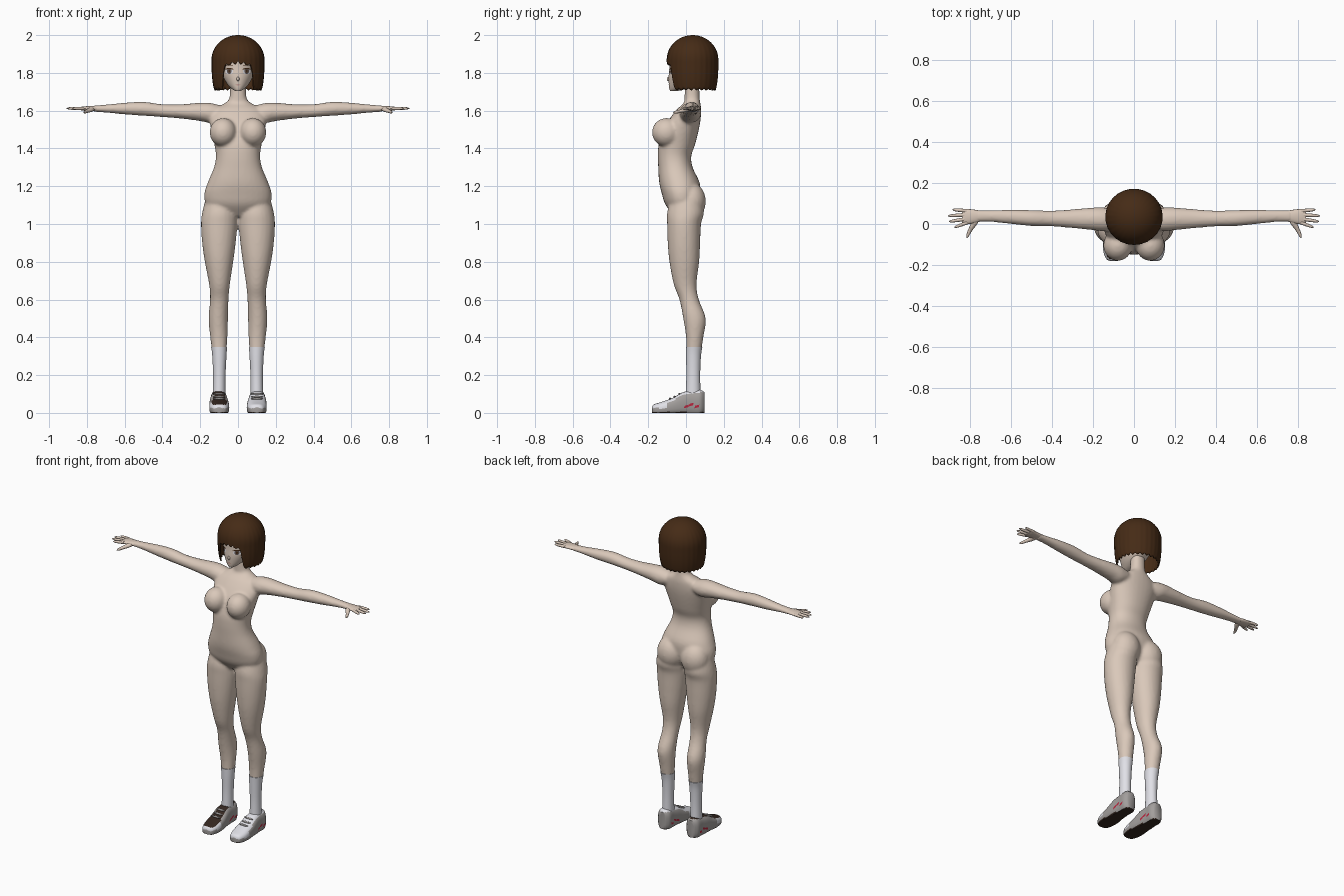
import bpy, bmesh, math
from mathutils import Vector
from mathutils.bvhtree import BVHTree

cube = bpy.data.objects.get("Cube")
if cube:
    bpy.data.objects.remove(cube)


def material(name, rgb):
    m = bpy.data.materials.new(name)
    m.use_nodes = True
    m.diffuse_color = (*rgb, 1)
    bsdf = next(n for n in m.node_tree.nodes if n.type == 'BSDF_PRINCIPLED')
    bsdf.inputs["Base Color"].default_value = (*rgb, 1)
    bsdf.inputs["Roughness"].default_value = 0.8
    return m


SKIN = material("skin", (.70, .58, .49))
HAIR = material("dark brown hair", (.06, .024, .008))
WHITE = material("sock white", (.78, .78, .83))
GREY = material("shoe grey", (.36, .34, .33))
SOLE = material("sole brown", (.035, .02, .014))
RED = material("red trim", (.5, .02, .05))
IRIS = material("iris grey brown", (.12, .09, .08))
LIP = material("lip pink", (.55, .30, .26))


def spline(rows, steps):
    """Smoothly interpolate rows of numbers."""
    out = []
    for i in range(len(rows) - 1):
        p = [rows[max(0, min(len(rows) - 1, i + k))] for k in (-1, 0, 1, 2)]
        for s in range(steps):
            t = s / steps
            out.append([b + .5 * t * (c - a + t * (2 * a - 5 * b + 4 * c - d + t * (3 * (b - c) + d - a)))
                        for a, b, c, d in zip(*p)])
    return out + [list(rows[-1])]


def loft(bm, axis, rows, seg=24, power=1.0, steps=4, floor=None):
    """Rows are (position, low, high, low, high) of elliptical sections along an axis."""
    rings = []
    for t, lo1, hi1, lo2, hi2 in spline(rows, steps):
        ring = []
        for k in range(seg):
            a = math.tau * k / seg
            c, s = math.cos(a), math.sin(a)
            u = (lo1 + hi1) / 2 + (hi1 - lo1) / 2 * math.copysign(abs(c) ** power, c)
            v = (lo2 + hi2) / 2 + (hi2 - lo2) / 2 * math.copysign(abs(s) ** power, s)
            co = {'x': (t, u, v), 'y': (u, t, v), 'z': (u, v, t)}[axis]
            if floor is not None:
                co = (co[0], co[1], max(floor, co[2]))
            ring.append(bm.verts.new(co))
        rings.append(ring)
    for r, q in zip(rings, rings[1:]):
        for k in range(seg):
            j = (k + 1) % seg
            bm.faces.new((r[k], r[j], q[j], q[k]))
    bm.faces.new(rings[0])
    bm.faces.new(rings[-1])


def ellipsoid(bm, centre, radii):
    new = bmesh.ops.create_uvsphere(bm, u_segments=24, v_segments=16, radius=1)["verts"]
    for v in new:
        v.co = Vector(a * r + c for a, r, c in zip(v.co, radii, centre))


def mirror(bm):
    """Copy everything to the other side."""
    dup = bmesh.ops.duplicate(bm, geom=bm.verts[:] + bm.edges[:] + bm.faces[:])["geom"]
    for v in dup:
        if isinstance(v, bmesh.types.BMVert):
            v.co.x *= -1


def finish(bm, name, mats, rule=None, angle=60):
    bmesh.ops.recalc_face_normals(bm, faces=bm.faces[:])
    bm.normal_update()
    for f in bm.faces:
        if rule:
            f.material_index = rule(f)
    me = bpy.data.meshes.new(name)
    bm.to_mesh(me)
    ob = bpy.data.objects.new(name, me)
    bpy.context.collection.objects.link(ob)
    for m in mats:
        me.materials.append(m)
    bpy.ops.object.select_all(action='DESELECT')
    ob.select_set(True)
    bpy.context.view_layer.objects.active = ob
    bpy.ops.object.shade_smooth_by_angle(angle=math.radians(angle))
    return ob


# Body: torso, arms and legs fused into one skin
LEG = [(1.14, .02, .17, -.08, .08), (1.06, .004, .19, -.1, .095), (1.0, .003, .196, -.1, .08),
       (.9, .012, .19, -.097, .075), (.8, .025, .176, -.088, .07), (.68, .043, .153, -.065, .056),
       (.6, .05, .148, -.035, .068), (.5, .053, .156, -.015, .105), (.4, .056, .147, 0, .092),
       (.3, .063, .134, .002, .077), (.2, .068, .13, .004, .073), (.1, .068, .132, 0, .075)]
ARM = [(.07, -.02, .065, 1.56, 1.62), (.14, -.035, .08, 1.535, 1.64), (.2, -.03, .08, 1.545, 1.642),
       (.3, -.02, .072, 1.558, 1.634), (.4, -.012, .065, 1.566, 1.634), (.5, -.01, .068, 1.573, 1.647),
       (.6, 0, .07, 1.58, 1.642), (.7, .01, .067, 1.59, 1.632), (.77, .01, .067, 1.594, 1.627)]
TORSO = [(1.04, .08, -.06, .03), (1.1, .165, -.108, .065), (1.16, .178, -.128, .075),
         (1.22, .16, -.142, .072), (1.3, .127, -.147, .035), (1.36, .117, -.149, .028),
         (1.42, .125, -.145, .048), (1.5, .142, -.12, .068), (1.56, .15, -.085, .078),
         (1.61, .125, -.045, .08), (1.64, .07, -.012, .076), (1.67, .045, -.008, .072),
         (1.76, .042, -.006, .07)]

body = bmesh.new()
loft(body, 'z', LEG[:10])
loft(body, 'x', ARM)
ellipsoid(body, (.079, -.104, 1.485), (.071, .076, .076))
ellipsoid(body, (.084, .025, 1.12), (.088, .08, .1))
mirror(body)
loft(body, 'z', [(z, -w, w, f, b) for z, w, f, b in TORSO], seg=32, power=.92)
body_ob = finish(body, "body", [SKIN])
remesh = body_ob.modifiers.new("fuse", 'REMESH')
remesh.mode = 'VOXEL'
remesh.voxel_size = .008
remesh.use_smooth_shade = True
soft = body_ob.modifiers.new("soften", 'SMOOTH')
soft.factor, soft.iterations = .5, 8

# Socks follow the lower legs
socks = bmesh.new()
cuff = [(z, a - .002, b + .002, c - .002, d + .002) for z, a, b, c, d in
        [(.35, .06, .14, .001, .085)] + LEG[9:]]
loft(socks, 'z', cuff)
mirror(socks)
finish(socks, "socks", [WHITE])

# Hands: palm, four fingers and a thumb
hands = bmesh.new()
loft(hands, 'x', [(.745, .014, .064, 1.597, 1.625), (.78, .004, .07, 1.598, 1.625),
                  (.82, -.002, .074, 1.6, 1.622), (.838, .004, .07, 1.604, 1.618)], seg=16)
for root, tip, end in ((.006, -.016, .876), (.025, .012, .902), (.045, .04, .907), (.064, .07, .885)):
    fx = lambda t: .815 + (end - .815) * t
    loft(hands, 'x', [(fx(t), root + (tip - root) * t - r, root + (tip - root) * t + r,
                       1.612 - r, 1.612 + r) for t, r in ((0, .009), (.5, .0085), (.85, .0065), (1, .002))],
         seg=10, steps=3)
loft(hands, 'y', [(.03, .755, .785, 1.6, 1.62), (0, .765, .797, 1.593, 1.616), (-.03, .788, .81, 1.588, 1.606),
                  (-.055, .803, .818, 1.585, 1.6), (-.068, .812, .816, 1.59, 1.594)], seg=12)
mirror(hands)
finish(hands, "hands", [SKIN])

# Head with a small nose
head = bmesh.new()
loft(head, 'z', [(z, -w, w, f, b) for z, w, f, b in
                 ((1.703, .012, -.083, -.05), (1.715, .032, -.088, 0), (1.74, .057, -.091, .06),
                  (1.78, .079, -.092, .1), (1.82, .088, -.088, .115), (1.88, .094, -.084, .125),
                  (1.94, .08, -.06, .11), (1.975, .04, -.02, .07))], seg=40)
ellipsoid(head, (0, -.089, 1.768), (.008, .013, .012))
finish(head, "head", [SKIN])
head_tree = BVHTree.FromBMesh(head)


def decal(bm, tree, outline, direction, index=0, lift=.002):
    """Thin plate whose outline is projected on a surface along a direction."""
    d = Vector(direction)
    centre = [sum(p[k] for p in outline) / len(outline) for k in (0, 1)]
    verts = []
    for u, v in [centre] + list(outline):
        start = Vector((u, 0, v)) if d.y else Vector((.1, u, v))
        hit = tree.ray_cast(start - d * (.5 if d.y else .2), d)[0]
        if hit is None:
            return
        verts.append(bm.verts.new(hit - d * lift))
    rim = verts[1:]
    for k, p in enumerate(rim):
        bm.faces.new((verts[0], p, rim[(k + 1) % len(rim)])).material_index = index


def oval(x, z, rx, rz, n=16):
    return [(x + rx * math.cos(math.tau * k / n), z + rz * math.sin(math.tau * k / n)) for k in range(n)]


# Face: eyes, lashes, brows and mouth
face = bmesh.new()
for s in (-1, 1):
    ex = s * .046
    decal(face, head_tree, oval(ex, 1.808, .021, .015), (0, 1, 0), 0, .002)
    decal(face, head_tree, oval(ex, 1.809, .012, .015), (0, 1, 0), 1, .0035)
    decal(face, head_tree, oval(ex, 1.809, .005, .008), (0, 1, 0), 2, .0045)
    for lo, hi, lift in ((1.821, 1.827, .005), (1.842, 1.845, .003)):
        decal(face, head_tree, [(ex - .023, lo - .004), (ex, lo), (ex + .023, lo - .004),
                                (ex + .02, hi - .004), (ex, hi), (ex - .02, hi - .004)], (0, 1, 0), 2, lift)
decal(face, head_tree, oval(0, 1.737, .014, .003), (0, 1, 0), 3)
finish(face, "face_details", [WHITE, IRIS, HAIR, LIP])


# Bobbed hair: shell with grooved strands and a ragged hem
def hem(a):
    jag = abs((a * 4.3) % 1 - .5)
    side = min(1, max(0, (a - .56) / .14))
    fringe = 1.855 - .06 * a * a + .035 * (jag - .3)
    return fringe * (1 - side) + (1.712 + .025 * (jag - .25)) * side


hair = bmesh.new()
SEG, ROWS = 120, 24
grid = []
for i in range(1, ROWS + 1):
    ring = []
    for k in range(SEG):
        a = math.tau * k / SEG
        front = min(a, math.tau - a)
        t = 2 * i / ROWS
        if t <= 1:
            z, r = 1.87 + .13 * math.cos(t * math.pi / 2), math.sin(t * math.pi / 2)
        else:
            z = 1.87 + (hem(front) - 1.87) * (t - 1)
            r = 1 - .1 * (max(0, 1.87 - z) / .16) ** 3
        r *= 1 + .025 * min(1, t) * (abs((front * 4.3) % 1 - .5) - .4)
        ring.append(hair.verts.new((.14 * r * math.sin(a), .035 - .137 * r * math.cos(a), z)))
    grid.append(ring)
crown = hair.verts.new((0, .035, 2))
for k in range(SEG):
    j = (k + 1) % SEG
    hair.faces.new((crown, grid[0][k], grid[0][j]))
    for r, q in zip(grid, grid[1:]):
        hair.faces.new((r[k], q[k], q[j], r[j]))
hair_ob = finish(hair, "hair", [HAIR], angle=40)
shell = hair_ob.modifiers.new("thickness", 'SOLIDIFY')
shell.thickness, shell.offset = .008, -1


# Shoes: white toe and top, grey sides, dark sole
def shoe_colour(f):
    c = f.calc_center_median()
    if c.z < .004 or f.normal.z < -.8:
        return 2
    return 0 if f.normal.z > .6 or c.y < -.1 and c.z > .025 else 1


shoes = bmesh.new()
loft(shoes, 'y', [(-.181, .085, .115, .0, .03), (-.17, .062, .135, -.01, .045), (-.13, .048, .15, -.015, .058),
                  (-.07, .047, .152, -.015, .08), (-.02, .053, .15, -.015, .108), (.03, .058, .146, -.015, .118),
                  (.075, .058, .145, -.015, .122), (.097, .075, .128, 0, .11)], seg=32, power=.75, floor=0)
shoe_tree = BVHTree.FromBMesh(shoes)
mirror(shoes)
finish(shoes, "shoes", [WHITE, GREY, SOLE], shoe_colour, 50)

# Red side stripes
trim = bmesh.new()
for d in (-1, 1):
    for y, z in ((.0, .03), (.025, .04), (.055, .03)):
        decal(trim, shoe_tree, [(y - .012, z - .006), (y + .012, z), (y + .016, z + .014), (y - .006, z + .008)],
              (d, 0, 0))
mirror(trim)
finish(trim, "shoe_trim", [RED])

# Laces across the instep
laces = bmesh.new()
for y, z in ((-.085, .075), (-.06, .085), (-.035, .1)):
    ellipsoid(laces, (.1, y, z), (.032, .006, .006))
mirror(laces)
finish(laces, "laces", [GREY])
